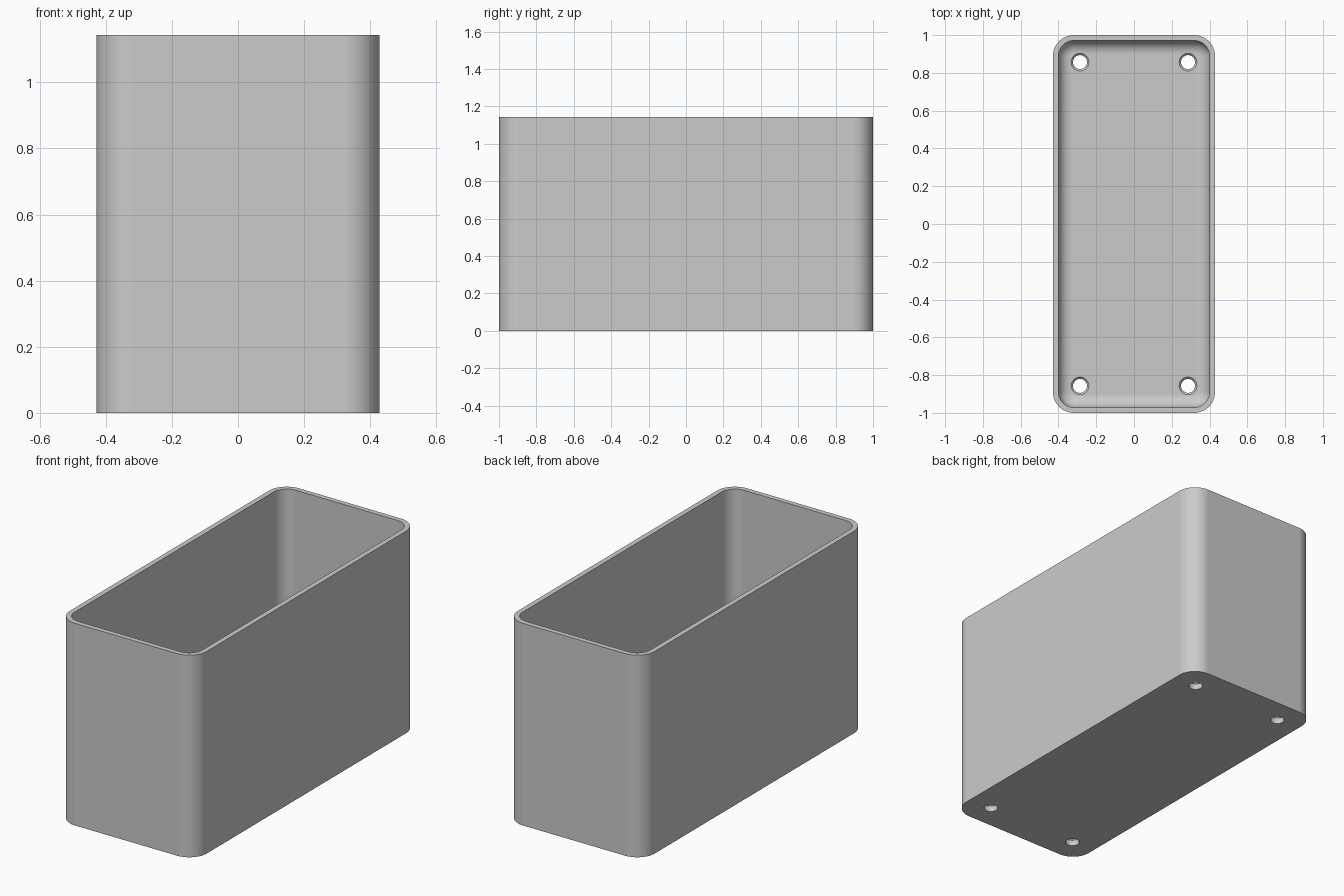
import bpy
import bmesh
import math

if "Cube" in bpy.data.objects:
    bpy.data.objects.remove(bpy.data.objects["Cube"], do_unlink=True)

HALF_X, HALF_Y, HEIGHT = 0.4285, 1.0, 1.143
WALL, FLOOR = 0.029, 0.043
CORNER, FILLET = 0.11, 0.07
CORNER_STEPS, FILLET_STEPS = 12, 10

grey = bpy.data.materials.new("plain grey")
grey.use_nodes = True
colour = (0.6, 0.6, 0.6, 1)
grey.diffuse_color = colour
grey.node_tree.nodes["Principled BSDF"].inputs["Base Color"].default_value = colour


def rounded_ring(bm, inset, z):
    """Rounded rectangle of vertices, inset from the outer outline."""
    radius = CORNER - inset
    cx, cy = HALF_X - CORNER, HALF_Y - CORNER
    ring = []
    for quarter, (sx, sy) in enumerate([(1, 1), (-1, 1), (-1, -1), (1, -1)]):
        for i in range(CORNER_STEPS + 1):
            a = math.pi / 2 * (quarter + i / CORNER_STEPS)
            ring.append(bm.verts.new((sx * cx + radius * math.cos(a),
                                      sy * cy + radius * math.sin(a), z)))
    return ring


def make_object(name, bm):
    bmesh.ops.recalc_face_normals(bm, faces=bm.faces)
    mesh = bpy.data.meshes.new(name)
    bm.to_mesh(mesh)
    bm.free()
    mesh.materials.append(grey)
    obj = bpy.data.objects.new(name, mesh)
    bpy.context.collection.objects.link(obj)
    return obj


# Open box: outer wall, rim, inner wall and filleted floor
levels = [(0, 0), (0, HEIGHT), (WALL, HEIGHT)]
for i in range(FILLET_STEPS + 1):
    a = math.pi / 2 * i / FILLET_STEPS
    levels.append((WALL + FILLET * (1 - math.cos(a)),
                   FLOOR + FILLET * (1 - math.sin(a))))

bm = bmesh.new()
rings = [rounded_ring(bm, inset, z) for inset, z in levels]
for low, high in zip(rings, rings[1:]):
    for i in range(len(low)):
        j = (i + 1) % len(low)
        bm.faces.new((low[i], low[j], high[j], high[i]))
bm.faces.new(rings[0])
bm.faces.new(rings[-1])
box = make_object("open_box", bm)

# Four screw holes, each widened slightly at the floor
profile = [(0.037, -0.05), (0.037, FLOOR - 0.01),
           (0.047, FLOOR), (0.047, FLOOR + 0.1)]
SIDES = 32
bm = bmesh.new()
for x in (-0.286, 0.286):
    for y in (-0.857, 0.857):
        loops = [[bm.verts.new((x + r * math.cos(math.tau * k / SIDES),
                                y + r * math.sin(math.tau * k / SIDES), z))
                  for k in range(SIDES)] for r, z in profile]
        for low, high in zip(loops, loops[1:]):
            for k in range(SIDES):
                n = (k + 1) % SIDES
                bm.faces.new((low[k], low[n], high[n], high[k]))
        bm.faces.new(loops[0])
        bm.faces.new(loops[-1])
cutter = make_object("hole_cutter", bm)
cutter.hide_render = True

bpy.ops.object.select_all(action='DESELECT')
box.select_set(True)
bpy.context.view_layer.objects.active = box
cut = box.modifiers.new("holes", 'BOOLEAN')
cut.object = cutter
cut.operation = 'DIFFERENCE'
cut.solver = 'EXACT'
bpy.ops.object.modifier_apply(modifier=cut.name)
bpy.data.objects.remove(cutter, do_unlink=True)

# Smooth corners with crisp rim and flat walls
bpy.ops.object.shade_smooth_by_angle(angle=math.radians(30))
weighted = box.modifiers.new("flat_walls", 'WEIGHTED_NORMAL')
weighted.keep_sharp = True
